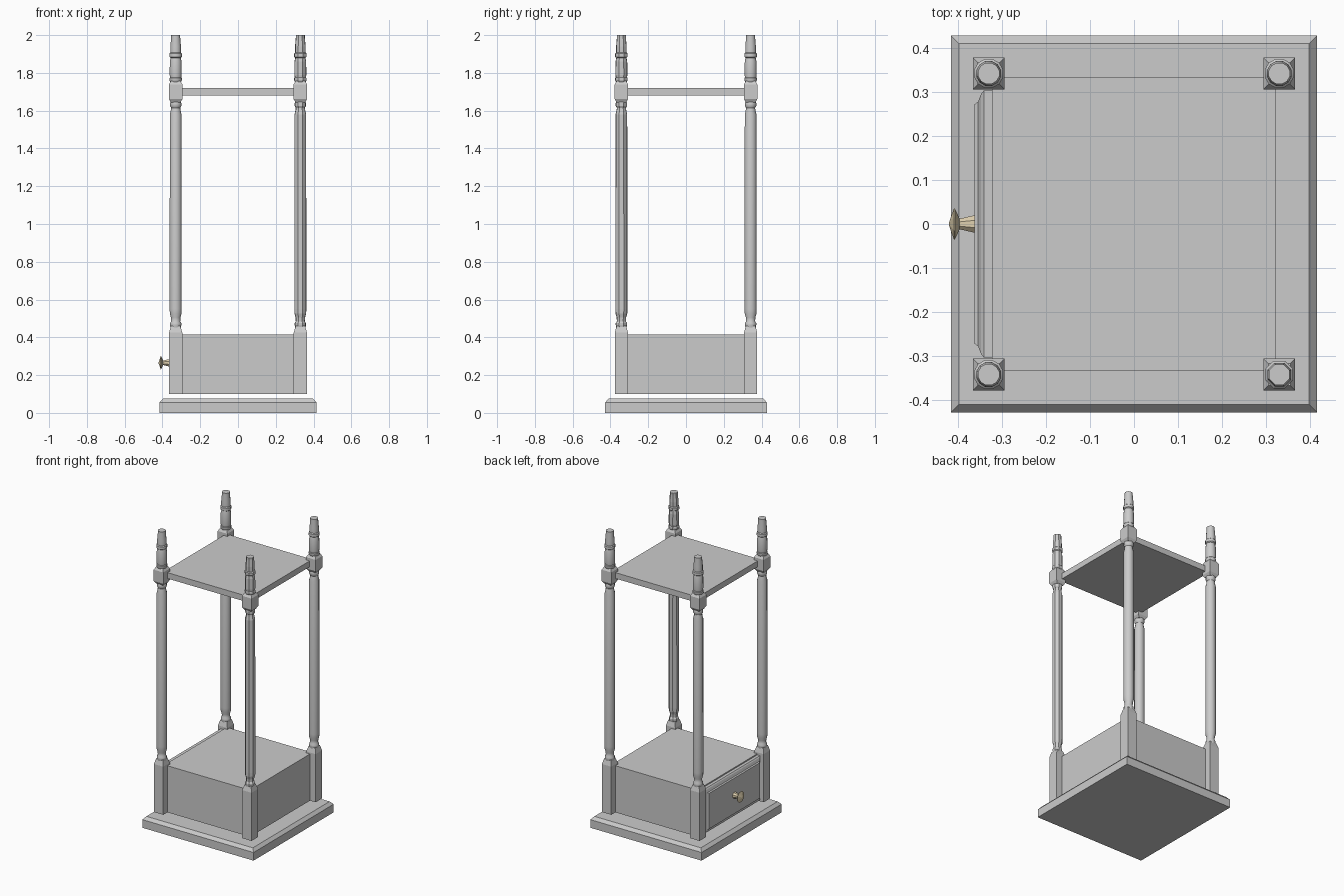
import bpy, bmesh, math
from mathutils import Matrix, Vector

if "Cube" in bpy.data.objects:
    bpy.data.objects.remove(bpy.data.objects["Cube"])


def loft(name, rings, n, loc=(0, 0, 0), to_minus_x=False, smooth=False):
    """Stack n-sided rings (half_x, half_y, height) into a closed solid."""
    bm = bmesh.new()
    k = 1 / math.cos(math.pi / n) if n == 4 else 1
    loops = []
    for hx, hy, z in rings:
        angles = [2 * math.pi * (i + 0.5) / n for i in range(n)]
        loops.append([bm.verts.new((hx * k * math.cos(a), hy * k * math.sin(a), z)) for a in angles])
    for a, b in zip(loops, loops[1:]):
        for i in range(n):
            j = (i + 1) % n
            bm.faces.new((a[i], a[j], b[j], b[i]))
    bm.faces.new(loops[0][::-1])
    bm.faces.new(loops[-1])
    if to_minus_x:
        bm.transform(Matrix.Rotation(-math.pi / 2, 4, 'Y'))
    bm.transform(Matrix.Translation(Vector(loc)))
    bmesh.ops.recalc_face_normals(bm, faces=bm.faces)
    mesh = bpy.data.meshes.new(name)
    bm.to_mesh(mesh)
    bm.free()
    obj = bpy.data.objects.new(name, mesh)
    bpy.context.collection.objects.link(obj)
    if smooth:
        bpy.ops.object.select_all(action='DESELECT')
        obj.select_set(True)
        bpy.context.view_layer.objects.active = obj
        bpy.ops.object.shade_smooth_by_angle(angle=math.radians(35))
    return obj


def turned(profile):
    return [(r, r, z) for r, z in profile]


# Plinth with chamfered top edge
loft("base", [(.416, .428, 0), (.416, .428, .055), (.398, .41, .075)], 4)

# Drawer case and upper shelf
loft("drawer_case", [(.32, .333, .10), (.32, .333, .415)], 4, (.003, 0, 0))
loft("upper_shelf", [(.322, .333, 1.68), (.322, .333, 1.72)], 4)

# Raised-panel drawer front, facing -x
loft("drawer_front", [(.15, .303, 0), (.15, .303, .02), (.143, .296, .026),
                      (.125, .278, .033), (.12, .272, .041)],
     4, (-.321, 0, .26), to_minus_x=True)

# Corner posts: square blocks joined by turned sections
foot = turned([(.035, .10), (.035, .425), (.025, .46)])
block = turned([(.025, 1.643), (.036, 1.662), (.036, 1.738), (.025, 1.757)])
shaft = turned([(.028, .45), (.031, .465), (.031, .475), (.025, .485), (.026, .505),
                (.032, .525), (.033, .55), (.032, 1.58), (.026, 1.605),
                (.025, 1.615), (.031, 1.625), (.031, 1.64), (.027, 1.65)])
finial = turned([(.028, 1.75), (.034, 1.76), (.034, 1.772), (.031, 1.776), (.033, 1.79),
                 (.032, 1.86), (.028, 1.88), (.034, 1.885), (.034, 1.903),
                 (.029, 1.908), (.029, 1.94), (.025, 1.985), (.025, 2.0)])
for sx, xn in ((-1, "left"), (1, "right")):
    for sy, yn in ((-1, "front"), (1, "back")):
        tag = f"{yn}_{xn}"
        loc = (sx * .33, sy * .342, 0)
        coarse = sx > 0 and sy < 0
        sides = 8 if coarse else 12
        loft(f"{tag}_post_foot", foot, 4, loc)
        loft(f"{tag}_post_block", block, 4, loc)
        loft(f"{tag}_post_shaft", shaft, sides, loc, smooth=not coarse)
        loft(f"{tag}_post_finial", finial, sides, loc, smooth=not coarse)

# Drawer knob
brass = bpy.data.materials.new("knob_tan")
brass.diffuse_color = (.72, .62, .42, 1)
brass.use_nodes = True
brass.node_tree.nodes["Principled BSDF"].inputs["Base Color"].default_value = brass.diffuse_color
knob = loft("drawer_knob", turned([(.022, 0), (.019, .012), (.013, .036), (.038, .047),
                                   (.038, .049), (.004, .06)]),
            8, (-.36, 0, .265), to_minus_x=True)
knob.data.materials.append(brass)
